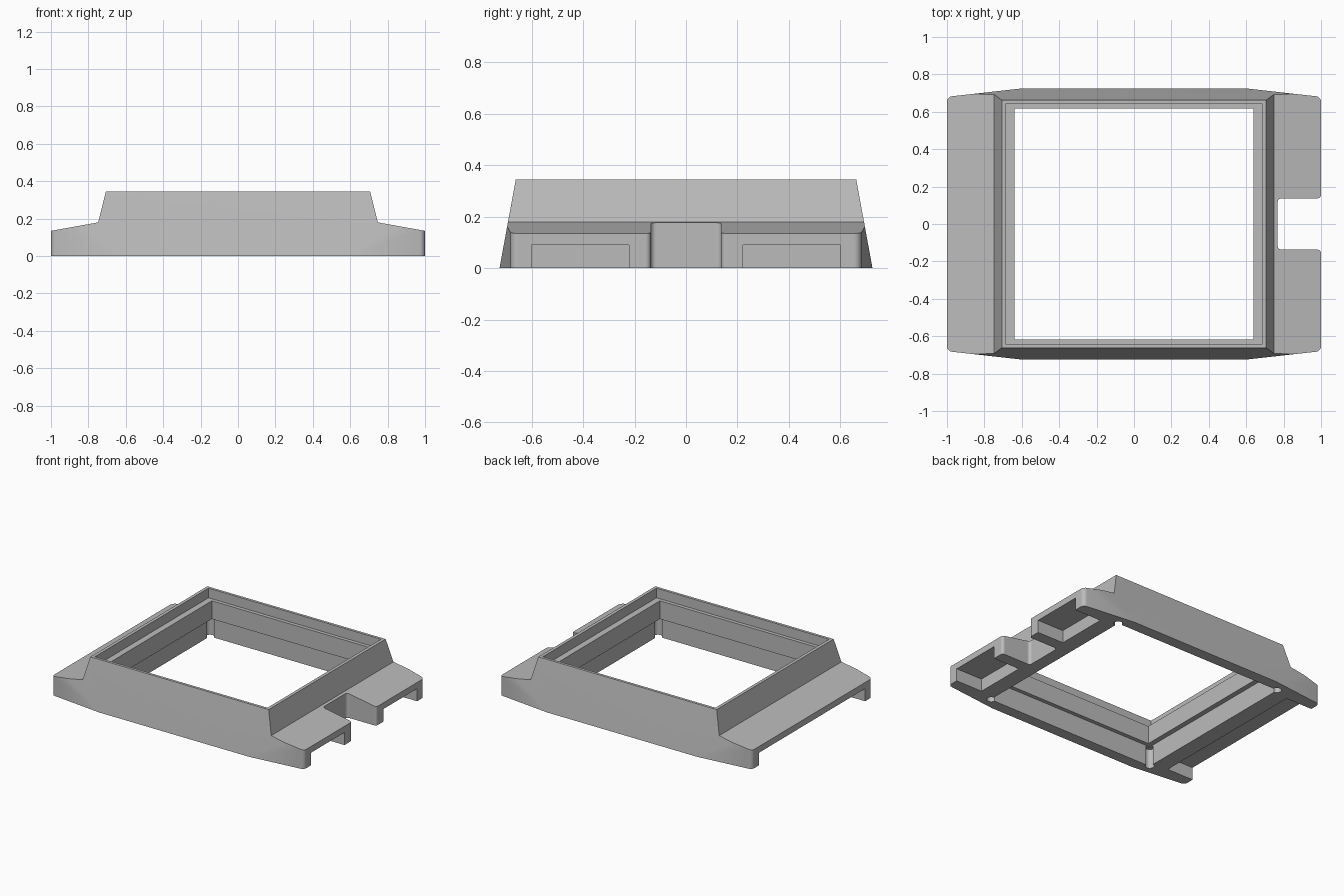
import bpy, bmesh, math
from mathutils import Vector

if "Cube" in bpy.data.objects:
    bpy.data.objects.remove(bpy.data.objects["Cube"], do_unlink=True)

grey = bpy.data.materials.new("plain grey")
grey.use_nodes = True
colour = (0.5, 0.5, 0.5, 1)
grey.diffuse_color = colour
grey.node_tree.nodes["Principled BSDF"].inputs["Base Color"].default_value = colour


def fillet(corners, steps=8):
    """Round each (x, y, radius) corner of a closed outline."""
    out = []
    for i, (x, y, r) in enumerate(corners):
        p = Vector((x, y))
        if r == 0:
            out.append(p)
            continue
        a = (Vector(corners[i - 1][:2]) - p).normalized()
        b = (Vector(corners[(i + 1) % len(corners)][:2]) - p).normalized()
        half = a.angle(b) / 2
        centre = p + (a + b).normalized() * r / math.sin(half)
        start = p + a * r / math.tan(half) - centre
        end = p + b * r / math.tan(half) - centre
        sweep = math.pi - 2 * half
        for k in range(steps + 1):
            t = k / steps
            out.append(centre + (start * math.sin((1 - t) * sweep)
                                 + end * math.sin(t * sweep)) / math.sin(sweep))
    return out


def prism(name, outline, axis, lo, hi):
    """Extrude a 2D outline along an axis between lo and hi."""
    place = {"x": lambda p, d: (d, p[0], p[1]),
             "y": lambda p, d: (p[0], d, p[1]),
             "z": lambda p, d: (p[0], p[1], d)}[axis]
    bm = bmesh.new()
    rings = [[bm.verts.new(place(p, d)) for p in outline] for d in (lo, hi)]
    bm.faces.new(rings[0])
    bm.faces.new(rings[1])
    n = len(outline)
    for i in range(n):
        j = (i + 1) % n
        bm.faces.new((rings[0][i], rings[0][j], rings[1][j], rings[1][i]))
    bmesh.ops.recalc_face_normals(bm, faces=bm.faces)
    mesh = bpy.data.meshes.new(name)
    bm.to_mesh(mesh)
    bm.free()
    mesh.materials.append(grey)
    obj = bpy.data.objects.new(name, mesh)
    bpy.context.collection.objects.link(obj)
    return obj


def box(name, x0, x1, y0, y1, z0, z1):
    return prism(name, [(x0, y0), (x1, y0), (x1, y1), (x0, y1)], "z", z0, z1)


def combine(target, cutter, operation):
    """Apply a boolean and discard the cutter."""
    mod = target.modifiers.new("cut", "BOOLEAN")
    mod.operation, mod.solver, mod.object = operation, "EXACT", cutter
    bpy.context.view_layer.objects.active = target
    bpy.context.view_layer.update()
    bpy.ops.object.modifier_apply(modifier=mod.name)
    bpy.data.objects.remove(cutter, do_unlink=True)


# Plan outline with rounded ends and a cable notch on the +x end
R, N = 0.03, 0.02
plan = [(-0.5, -0.736, 0), (0.5, -0.736, 0), (1, -0.68, R),
        (1, -0.137, N), (0.768, -0.137, N), (0.768, 0.137, N), (1, 0.137, N),
        (1, 0.68, R), (0.5, 0.736, 0), (-0.5, 0.736, 0),
        (-1, 0.68, R), (-1, -0.68, R)]
frame = prism("bezel_frame", fillet(plan), "z", 0, 0.5)

# Raised centre with sloping wings, then tapered front and back
half = [(1.1, -0.2), (1.1, 0.117), (0.748, 0.18), (0.707, 0.344)]
side = half + [(-x, z) for x, z in reversed(half)]
combine(frame, prism("wing_profile", side, "y", -1, 1), "INTERSECT")
taper = [(-0.762, -0.2), (0.762, -0.2), (0.652, 0.4), (-0.652, 0.4)]
combine(frame, prism("taper_profile", taper, "x", -2, 2), "INTERSECT")

# Stepped opening: top recess, through hole and wider lower cavity
for name, x, y, z0, z1 in (("top_recess", 0.684, 0.643, 0.275, 0.5),
                           ("through_hole", 0.639, 0.617, -0.1, 0.4),
                           ("lower_cavity", 0.675, 0.645, -0.1, 0.145)):
    combine(frame, box(name, -x, x, -y, y, z0, z1), "DIFFERENCE")

# Round reliefs in the corners of the lower cavity
for sx in (-1, 1):
    for sy in (-1, 1):
        circle = [(sx * 0.672 + 0.03 * math.cos(math.tau * k / 32),
                   sy * 0.642 + 0.03 * math.sin(math.tau * k / 32)) for k in range(32)]
        combine(frame, prism("corner_relief", circle, "z", -0.1, 0.14), "DIFFERENCE")

# Slots under the wings: two on the notched end, one long one opposite
for name, x0, x1, y0, y1 in (("slot_a", 0.79, 1.2, -0.6, -0.222),
                             ("slot_b", 0.79, 1.2, 0.222, 0.6),
                             ("slot_c", -1.2, -0.79, -0.6, 0.6)):
    combine(frame, box(name, x0, x1, y0, y1, -0.1, 0.09), "DIFFERENCE")

# Smooth fillets, crisp edges
bpy.ops.object.select_all(action="DESELECT")
frame.select_set(True)
bpy.context.view_layer.objects.active = frame
bpy.ops.object.shade_smooth_by_angle(angle=math.radians(30))
weighted = frame.modifiers.new("weighted_normals", "WEIGHTED_NORMAL")
weighted.keep_sharp = True
